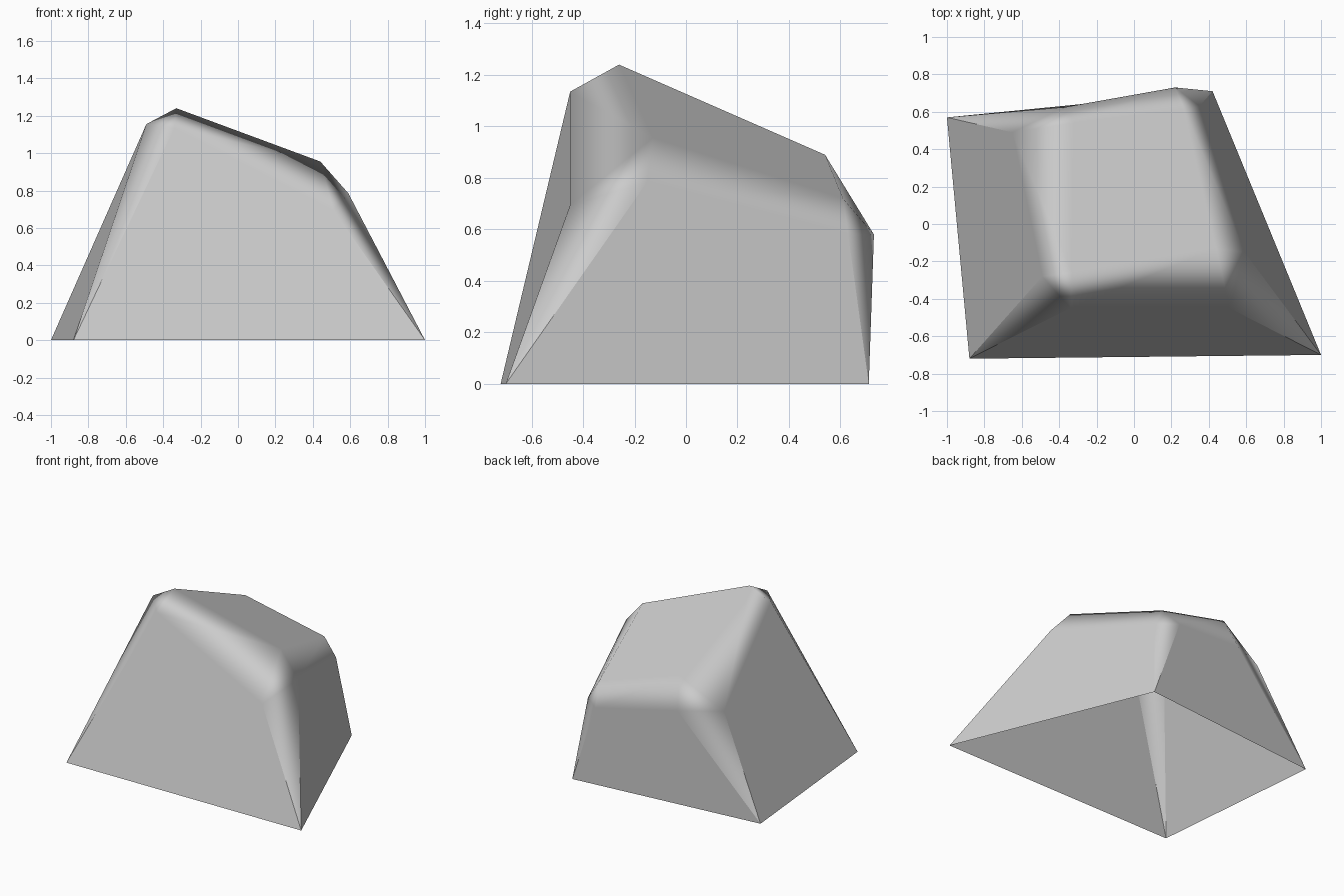
import bpy
from mathutils import Vector

cube = bpy.data.objects.get("Cube")
if cube:
    bpy.data.objects.remove(cube, do_unlink=True)

stone = bpy.data.materials.new("stone_grey")
stone.use_nodes = True
colour = (0.6, 0.6, 0.6, 1.0)
stone.diffuse_color = colour
stone.node_tree.nodes["Principled BSDF"].inputs["Base Color"].default_value = colour

# Base corners, running front right, front left, back left, back right
base = [(-0.88, -0.72, 0), (1.0, -0.70, 0), (0.42, 0.71, 0), (-1.0, 0.57, 0)]

# Upper edge of each side panel: front, left, back, right
rims = [
    [(-0.34, -0.45, 1.135), (0.51, -0.45, 0.695)],
    [(0.59, -0.15, 0.785), (0.35, 0.63, 0.58)],
    [(0.22, 0.73, 0.58), (-0.37, 0.625, 0.675)],
    [(-0.65, 0.49, 0.695), (-0.49, -0.28, 1.155)],
]

# Sloping top panel
top = [(-0.33, -0.26, 1.24), (0.44, -0.13, 0.955), (0.27, 0.61, 0.72), (-0.32, 0.54, 0.89)]

verts = base + [p for rim in rims for p in rim] + top


def start(i):
    return 4 + 2 * (i % 4)


def end(i):
    return start(i) + 1


def cap(i):
    return 12 + i % 4


# Flat panels first, then the softened bands between them; the base is open
panels = [(i, (i + 1) % 4, end(i), start(i)) for i in range(4)]
panels.append(tuple(cap(i) for i in range(4)))
bands = []
for i in range(4):
    bands.append((start(i), end(i), cap(i + 1), cap(i)))   # top edge
    bands.append((i, start(i), end(i - 1)))                # upright edge
    bands.append((end(i - 1), start(i), cap(i)))           # corner

mesh = bpy.data.meshes.new("rock")
mesh.from_pydata(verts, [], panels + bands)
mesh.materials.append(stone)
mesh.update()
for poly in mesh.polygons:
    poly.use_smooth = True

# Keep panels flat and blend the bands smoothly from panel to panel
panel_normal = {}
for poly in mesh.polygons[:len(panels)]:
    for v in poly.vertices:
        if v >= len(base):
            panel_normal[v] = Vector(poly.normal)
normals = []
for poly in mesh.polygons:
    for v in poly.vertices:
        normals.append(panel_normal.get(v, Vector(poly.normal)))
mesh.normals_split_custom_set(normals)

rock = bpy.data.objects.new("rock", mesh)
bpy.context.collection.objects.link(rock)
